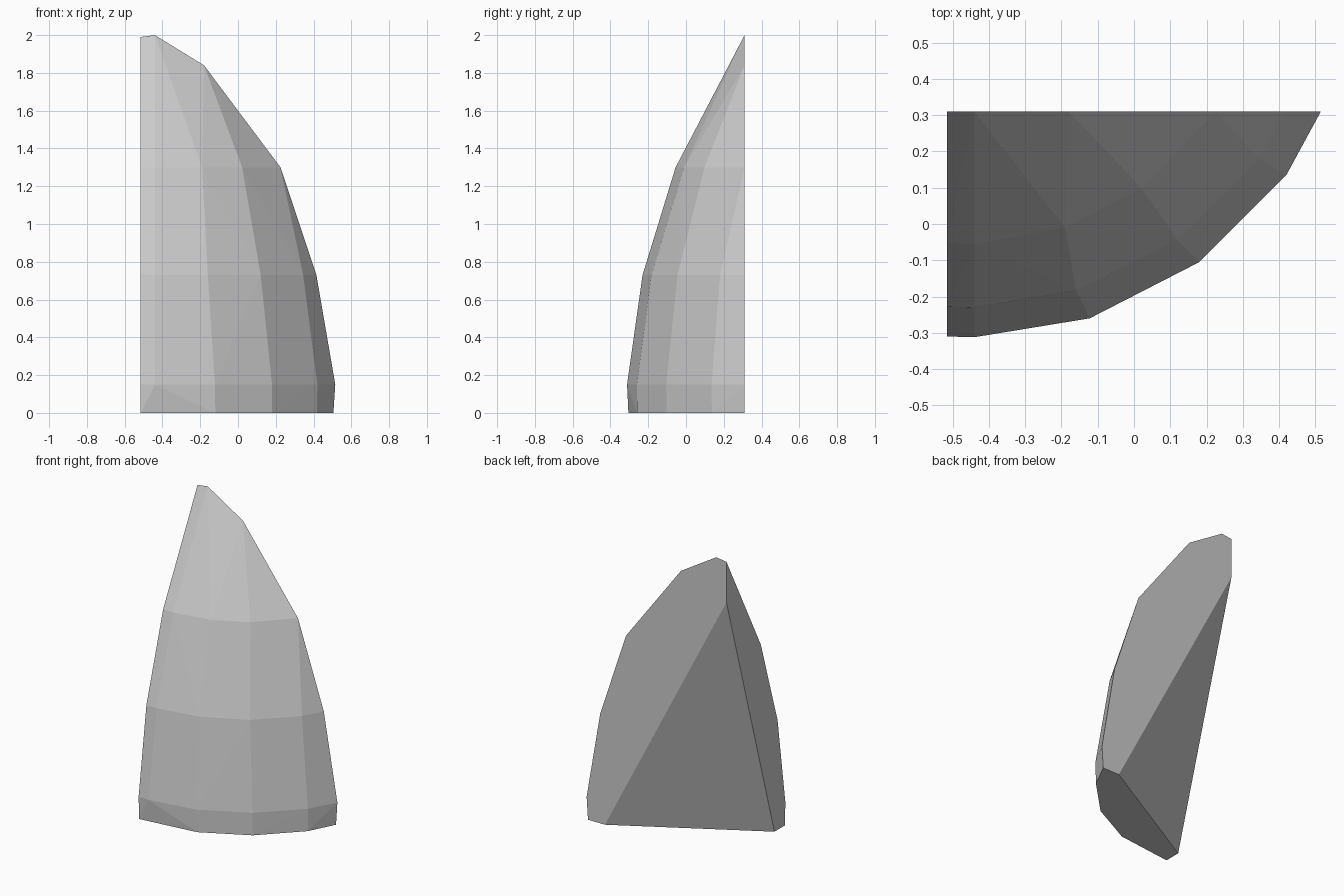
import bpy, bmesh

if "Cube" in bpy.data.objects:
    bpy.data.objects.remove(bpy.data.objects["Cube"])

# Curved outer skin: one (x, y) row per height, running left to right
rows = {
    0.00: [(-.515, -.305), (-.12, -.258), (.18, -.103), (.418, .137), (.505, .31)],
    0.15: [(-.515, -.31), (-.44, -.312), (-.122, -.26), (.18, -.105), (.42, .135), (.515, .31)],
    0.73: [(-.515, -.228), (-.44, -.23), (-.16, -.183), (.12, -.045), (.345, .18), (.415, .31)],
    1.30: [(-.515, -.052), (-.44, -.055), (-.19, -.01), (.022, .098), (.225, .31)],
}
points = [(x, y, z) for z, row in rows.items() for x, y in row]

# Pointed top edge lying on the flat back
points += [(x, .31, z) for x, z in [(-.515, 1.99), (-.44, 2.0), (-.18, 1.84)]]

# Corners of the slanted inner break
points += [(-.515, .31, 1.72), (.38, .31, 0), (-.515, -.195, 0)]

# Convex shard wrapped around the points
bm = bmesh.new()
for p in points:
    bm.verts.new(p)
bmesh.ops.convex_hull(bm, input=bm.verts[:])
bmesh.ops.delete(bm, geom=[v for v in bm.verts if not v.link_faces], context='VERTS')
bmesh.ops.dissolve_limit(bm, angle_limit=0.01, verts=bm.verts[:], edges=bm.edges[:])
bmesh.ops.recalc_face_normals(bm, faces=bm.faces[:])

mesh = bpy.data.meshes.new("shard")
bm.to_mesh(mesh)
bm.free()
shard = bpy.data.objects.new("shard", mesh)
bpy.context.collection.objects.link(shard)
